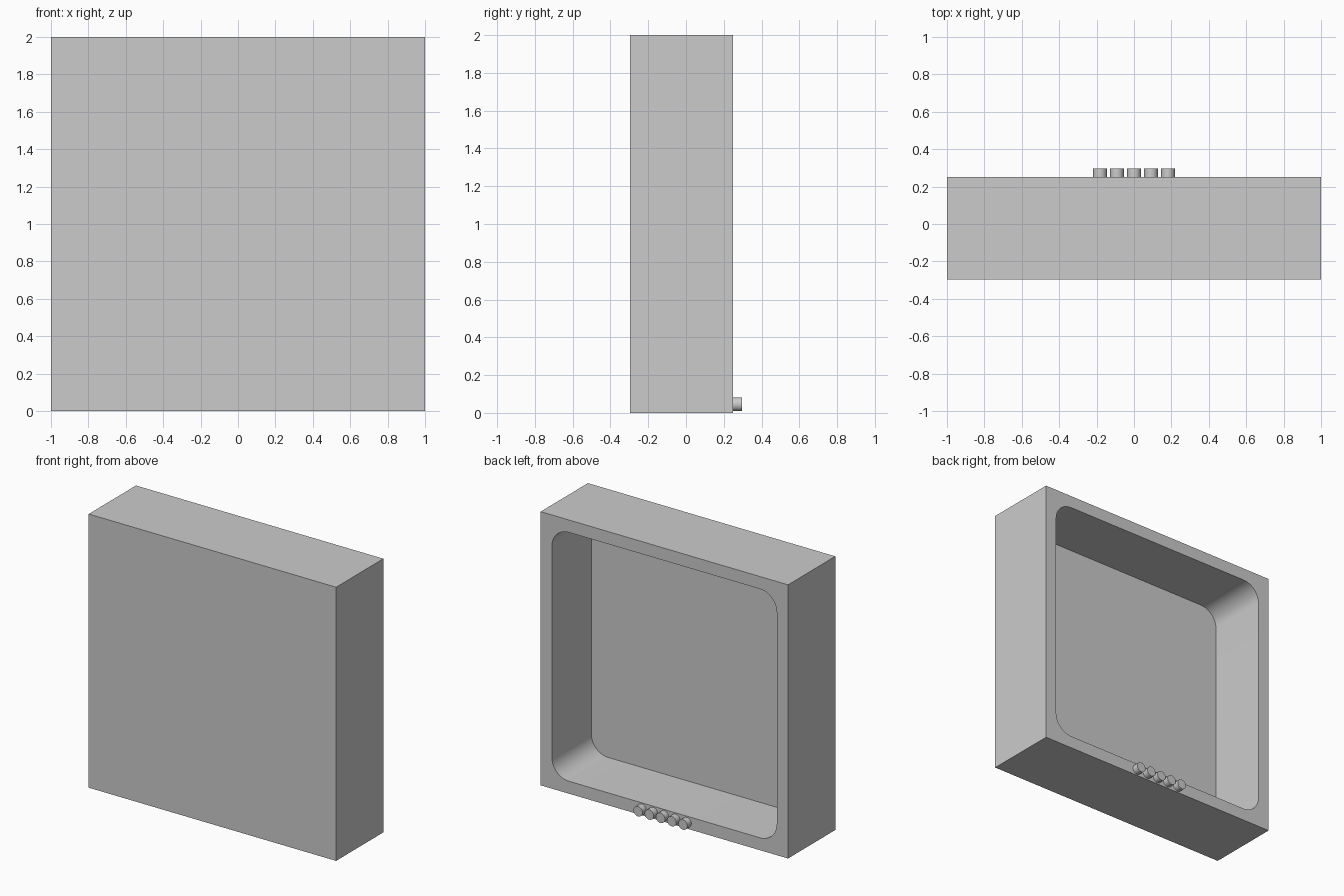
import bpy
import bmesh
import math

if "Cube" in bpy.data.objects:
    bpy.data.objects.remove(bpy.data.objects["Cube"])

UNIT = 2 / 22                  # wall thickness, also the pin spacing
FRONT, BACK = -3.25 * UNIT, 2.75 * UNIT
PIN_LENGTH = UNIT / 2

grey = bpy.data.materials.new("light_grey")
grey.use_nodes = True
grey.diffuse_color = (0.6, 0.6, 0.6, 1)
grey.node_tree.nodes["Principled BSDF"].inputs["Base Color"].default_value = (0.6, 0.6, 0.6, 1)


def box(name, size, y_min, y_max, corner=0.0):
    """Square block centred at half height, optionally rounding the edges along y."""
    bpy.ops.mesh.primitive_cube_add(size=1, location=(0, (y_min + y_max) / 2, 1))
    obj = bpy.context.object
    obj.name = name
    obj.scale = (size, y_max - y_min, size)
    bpy.ops.object.transform_apply(location=False, rotation=False, scale=True)
    if corner:
        bm = bmesh.new()
        bm.from_mesh(obj.data)
        edges = [e for e in bm.edges if abs(e.verts[0].co.y - e.verts[1].co.y) > 0.1]
        bmesh.ops.bevel(bm, geom=edges, offset=corner, segments=12, profile=0.5, affect='EDGES')
        bm.to_mesh(obj.data)
        bm.free()
    return obj


def finish(obj):
    obj.data.materials.clear()
    obj.data.materials.append(grey)
    bpy.ops.object.select_all(action='DESELECT')
    obj.select_set(True)
    bpy.context.view_layer.objects.active = obj
    bpy.ops.object.shade_smooth_by_angle(angle=math.radians(30))


# Housing: square tray with a rounded cavity open at the back
housing = box("housing", 2, FRONT, BACK)
cutter = box("cavity_cutter", 2 - 2 * UNIT, FRONT + UNIT, BACK + UNIT, 1.5 * UNIT)
cutter.hide_render = True
cut = housing.modifiers.new("cavity", 'BOOLEAN')
cut.operation = 'DIFFERENCE'
cut.solver = 'EXACT'
cut.object = cutter
bpy.context.view_layer.objects.active = housing
bpy.ops.object.modifier_apply(modifier=cut.name)
bpy.data.objects.remove(cutter)
finish(housing)

# Row of round pins on the lower rim
for i in range(5):
    bpy.ops.mesh.primitive_cylinder_add(
        vertices=32, radius=0.4 * UNIT, depth=PIN_LENGTH,
        location=((i - 2) * UNIT, BACK + PIN_LENGTH / 2, UNIT / 2),
        rotation=(math.pi / 2, 0, 0))
    pin = bpy.context.object
    pin.name = f"pin_{i + 1}"
    finish(pin)
